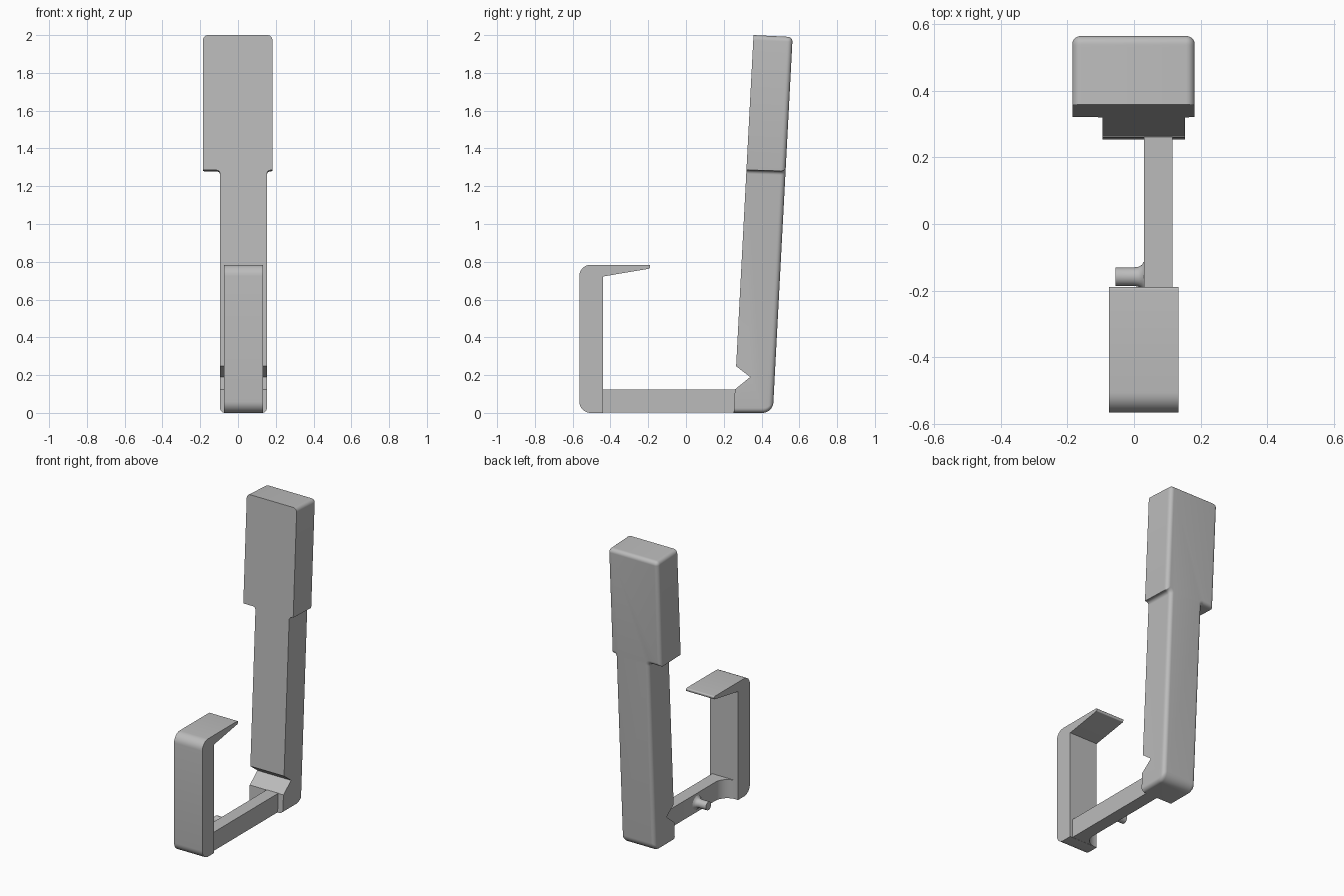
import bpy
import bmesh
from math import sin, cos, pi, tan
from mathutils import Vector

cube = bpy.data.objects.get("Cube")
if cube:
    bpy.data.objects.remove(cube, do_unlink=True)

grey = bpy.data.materials.new("plain_grey")
grey.use_nodes = True
COLOUR = (0.5, 0.5, 0.5, 1)
grey.diffuse_color = COLOUR
grey.node_tree.nodes["Principled BSDF"].inputs["Base Color"].default_value = COLOUR


def rounded(corners, steps=6):
    """Outline of a polygon whose corners (u, v, radius) are rounded."""
    out = []
    for i, (u, v, r) in enumerate(corners):
        p = Vector((u, v))
        if r <= 0:
            out.append(p)
            continue
        a = (Vector(corners[i - 1][:2]) - p).normalized()
        b = (Vector(corners[(i + 1) % len(corners)][:2]) - p).normalized()
        half = a.angle(b) / 2
        centre = p + (a + b).normalized() * (r / sin(half))
        start = p + a * (r / tan(half)) - centre
        end = p + b * (r / tan(half)) - centre
        sweep = pi - 2 * half
        for k in range(steps + 1):
            t = k / steps
            w = (start * sin((1 - t) * sweep) + end * sin(t * sweep)) / sin(sweep)
            out.append(centre + w)
    return out


def loft(name, rings):
    """Skin a stack of equal-length point rings and cap both ends."""
    bm = bmesh.new()
    loops = [[bm.verts.new(p) for p in ring] for ring in rings]
    n = len(loops[0])
    for lo, hi in zip(loops, loops[1:]):
        for i in range(n):
            j = (i + 1) % n
            bm.faces.new((lo[i], lo[j], hi[j], hi[i]))
    bm.faces.new(loops[0])
    bm.faces.new(loops[-1])
    bmesh.ops.recalc_face_normals(bm, faces=bm.faces)
    mesh = bpy.data.meshes.new(name)
    bm.to_mesh(mesh)
    bm.free()
    mesh.materials.append(grey)
    obj = bpy.data.objects.new(name, mesh)
    bpy.context.collection.objects.link(obj)
    return obj


def activate(obj):
    bpy.ops.object.select_all(action='DESELECT')
    obj.select_set(True)
    bpy.context.view_layer.objects.active = obj


def smooth(obj):
    activate(obj)
    bpy.ops.object.shade_smooth_by_angle(angle=pi / 6)


# Handle: paddle outline, rounded on its back rim, leaning backwards
THICK, SIDE_R, BASE_R = 0.207, 0.025, 0.055


def paddle(side, base):
    r = max(0.026 - side, 0.001)
    left, right, wl, wr = -0.095 + side, 0.153 - side, -0.185 + side, 0.182 - side
    step, top = 1.285 + side, 2 - side
    f = 0.02 + side * 0.5
    return rounded([(left, base, r), (right, base, r), (right, step, f),
                    (wr, step, 0.004), (wr, top, r), (wl, top, r),
                    (wl, step, 0.004), (left, step, f)])


def lean(x, y, z):
    return Vector((x, 0.2525 + y + 0.0525 * z, z - 0.025 * y * z))


rings = [[lean(p.x, 0, p.y) for p in paddle(0, 0)]]
for k in range(13):
    a = k / 12 * pi / 2
    y = THICK - BASE_R * (1 - sin(a))
    s = max(0, (y - THICK + SIDE_R) / SIDE_R)
    side = SIDE_R * (1 - max(0, 1 - s * s) ** 0.5)
    rings.append([lean(p.x, y, p.y) for p in paddle(side, BASE_R * (1 - cos(a)))])
handle = loft("handle", rings)

# Notch across the front of the handle, near its foot
notch = [(0.20, 0.076), (0.34, 0.19), (0.20, 0.297)]
cutter = loft("notch_cutter", [[(x, y, z) for y, z in notch] for x in (-0.3, 0.3)])
cutter.hide_render = True
activate(handle)
cut = handle.modifiers.new("notch", 'BOOLEAN')
cut.operation = 'DIFFERENCE'
cut.solver = 'EXACT'
cut.object = cutter
bpy.ops.object.modifier_apply(modifier=cut.name)
bpy.data.objects.remove(cutter, do_unlink=True)
smooth(handle)

# Front hook: upright with a tapering lip pointing back
hook_shape = rounded([(-0.44, 0, 0), (-0.565, 0, 0.06), (-0.565, 0.784, 0.06),
                      (-0.187, 0.784, 0.008), (-0.192, 0.764, 0.006), (-0.44, 0.722, 0)], 8)
smooth(loft("hook", [[(x, p.x, p.y) for p in hook_shape] for x in (-0.075, 0.133)]))

# Arm joining hook and handle, filleted into the hook on one side
arm_shape = rounded([(0.115, -0.46, 0), (0.115, 0.3, 0), (0.03, 0.3, 0),
                     (0.03, -0.44, 0.09), (-0.07, -0.44, 0), (-0.07, -0.46, 0)], 8)
smooth(loft("arm", [[(p.x, p.y, z) for p in arm_shape] for z in (0.001, 0.125)]))

# Side peg with a flared root
peg = [(0.04, 0.046), (0.03, 0.046), (0.024, 0.036), (0.014, 0.03), (0, 0.0275), (-0.055, 0.0275)]
smooth(loft("side_peg", [[(x, -0.158 + r * cos(k * pi / 12), 0.063 + r * sin(k * pi / 12))
                          for k in range(24)] for x, r in peg]))
